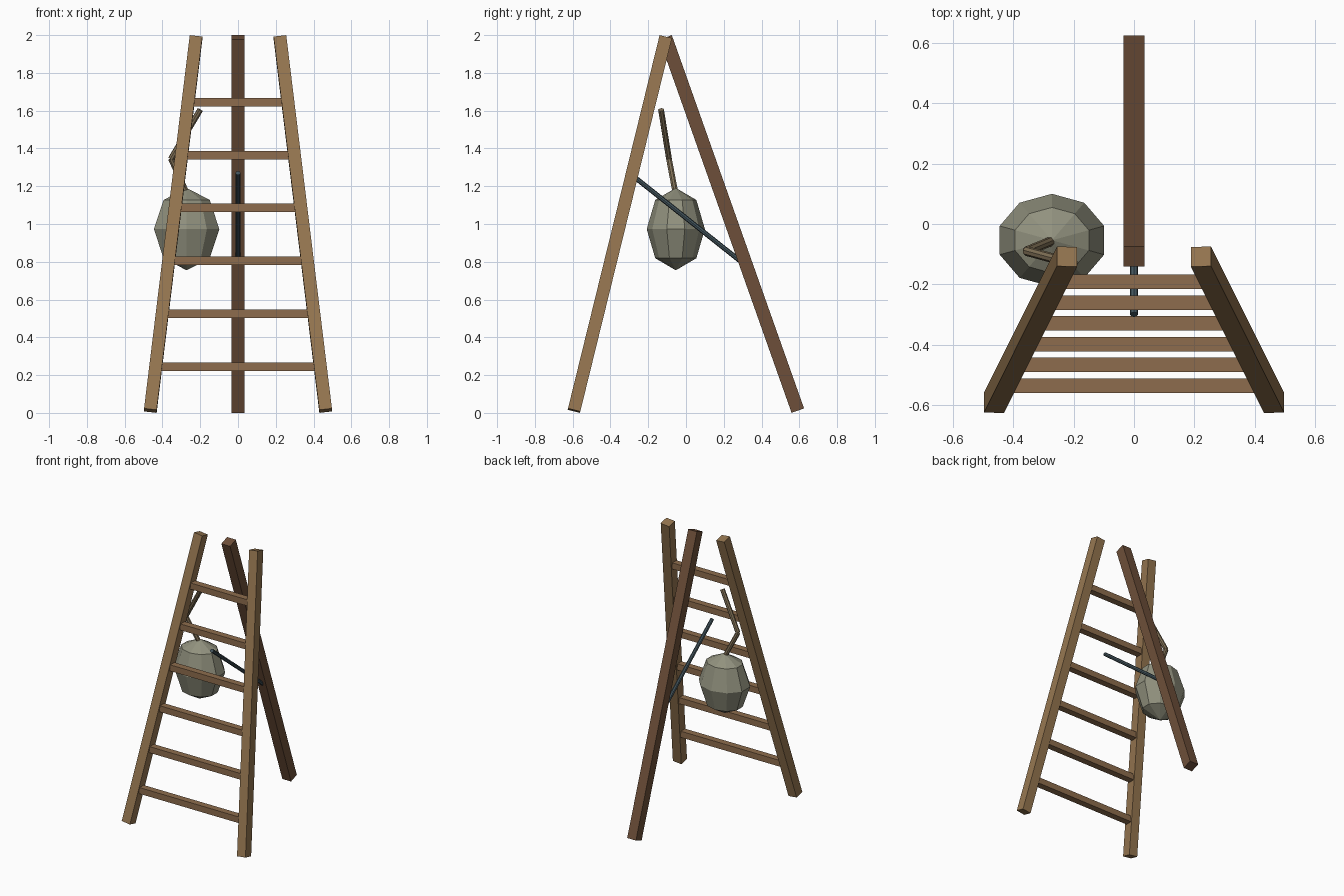
import bpy
from mathutils import Vector, Matrix

if "Cube" in bpy.data.objects:
    bpy.data.objects.remove(bpy.data.objects["Cube"])


def material(name, color):
    m = bpy.data.materials.new(name)
    m.diffuse_color = (*color, 1)
    m.use_nodes = True
    m.node_tree.nodes["Principled BSDF"].inputs["Base Color"].default_value = m.diffuse_color
    return m


LEG = material("light wood", (0.30, 0.18, 0.08))
RUNG = material("rung wood", (0.27, 0.152, 0.074))
REAR = material("dark wood", (0.155, 0.078, 0.041))
STEEL = material("blue grey steel", (0.058, 0.093, 0.112))
SACK = material("grey green cloth", (0.285, 0.285, 0.21))
CORD = material("olive cord", (0.22, 0.165, 0.095))


def finish(name, mat):
    ob = bpy.context.object
    ob.name = name
    ob.data.materials.append(mat)
    return ob


def beam(name, a, b, width, mat):
    """Square beam from a to b, ends cut square, sides kept facing x and y."""
    a, b = Vector(a), Vector(b)
    z = (b - a).normalized()
    y = z.cross(Vector((1, 0, 0))).normalized()
    x = y.cross(z)
    bpy.ops.mesh.primitive_cube_add(size=1)
    ob = finish(name, mat)
    rot = Matrix((x, y, z)).transposed().to_4x4()
    ob.matrix_world = (Matrix.Translation((a + b) / 2) @ rot
                       @ Matrix.Diagonal((width, width, (b - a).length, 1)))


def rod(name, a, b, radius, sides, mat):
    a, b = Vector(a), Vector(b)
    d = b - a
    bpy.ops.mesh.primitive_cylinder_add(
        vertices=sides, radius=radius, depth=d.length, location=(a + b) / 2,
        rotation=d.to_track_quat('Z', 'Y').to_euler())
    finish(name, mat)


# Two front legs leaning in and back, one rear leg
for side, label in ((-1, "left"), (1, "right")):
    beam("front_leg_" + label, (side * 0.464, -0.593, 0.012),
         (side * 0.222, -0.108, 1.988), 0.067, LEG)
beam("rear_leg", (0, 0.592, 0.012), (0, -0.108, 1.988), 0.07, REAR)

# Rungs reach into the front legs
for i in range(6):
    z = 0.245 + i * 0.28
    t = (z - 0.012) / 1.976
    half = 0.464 - 0.242 * t - 0.02
    bpy.ops.mesh.primitive_cube_add(size=1, location=(0, -0.593 + 0.485 * t, z))
    finish(f"rung_{i + 1}", RUNG).scale = (2 * half, 0.048, 0.045)

# Brace between the rungs and the rear leg
rod("brace", (0, -0.30, 1.27), (0, 0.31, 0.786), 0.013, 8, STEEL)

# Hanging sack with a bent cord
bpy.ops.mesh.primitive_uv_sphere_add(segments=10, ring_count=4, radius=1,
                                     location=(-0.272, -0.054, 0.973))
finish("sack", SACK).scale = (0.182, 0.154, 0.218)
bend = (-0.355, -0.09, 1.345)
rod("cord_lower", (-0.272, -0.056, 1.165), bend, 0.016, 8, CORD)
rod("cord_upper", bend, (-0.2, -0.132, 1.605), 0.016, 8, CORD)
